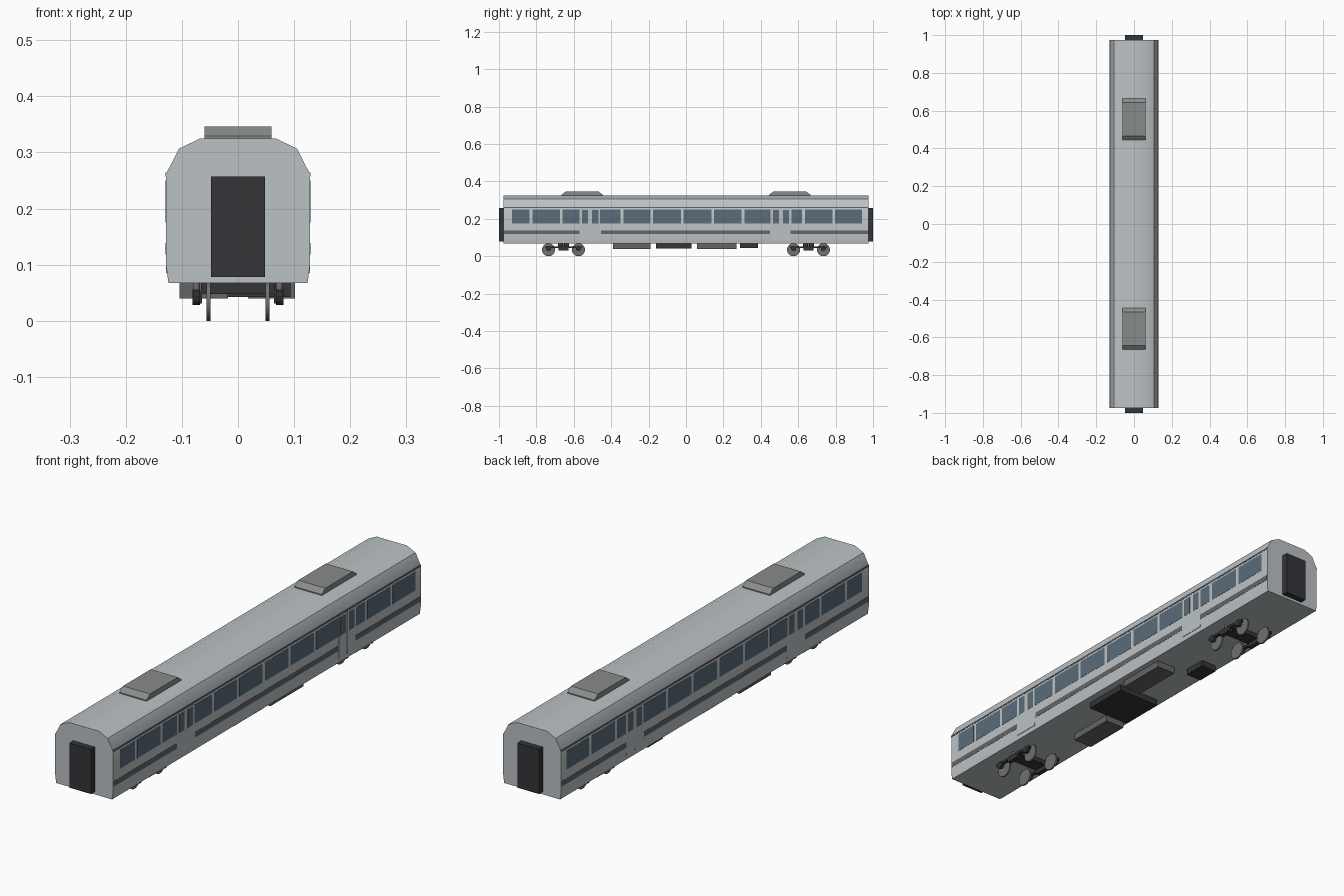
import bpy, bmesh, math

if "Cube" in bpy.data.objects:
    bpy.data.objects.remove(bpy.data.objects["Cube"])


def mat(name, r, g, b):
    m = bpy.data.materials.new(name)
    m.diffuse_color = (r, g, b, 1)
    m.use_nodes = True
    m.node_tree.nodes["Principled BSDF"].inputs["Base Color"].default_value = m.diffuse_color
    return m


SILVER = mat("silver", 0.50, 0.54, 0.56)
DARK = mat("dark_grey", 0.13, 0.13, 0.14)
BLACK = mat("black", 0.035, 0.035, 0.04)
GLASS = mat("tinted_glass", 0.10, 0.15, 0.19)
ROOF_GREY = mat("roof_grey", 0.25, 0.26, 0.26)
STEEL = mat("wheel_steel", 0.17, 0.16, 0.15)


def finish(name, bm, m):
    bmesh.ops.recalc_face_normals(bm, faces=bm.faces)
    me = bpy.data.meshes.new(name)
    bm.to_mesh(me)
    bm.free()
    me.materials.append(m)
    ob = bpy.data.objects.new(name, me)
    bpy.context.collection.objects.link(ob)
    return ob


def add_box(bm, x, y, z):
    vs = bmesh.ops.create_cube(bm, size=1)["verts"]
    for v in vs:
        v.co = [a[0] + (c + 0.5) * (a[1] - a[0]) for a, c in zip((x, y, z), v.co)]


def boxes(name, items, m, mirror=False):
    bm = bmesh.new()
    for x, y, z in items:
        add_box(bm, x, y, z)
        if mirror:
            add_box(bm, (-x[1], -x[0]), y, z)
    return finish(name, bm, m)


def prism(name, pts, axis, a, b, m):
    """Extrude a 2D profile along x or y from a to b."""
    bm = bmesh.new()
    place = (lambda p, t: (t, p[0], p[1])) if axis == "x" else (lambda p, t: (p[0], t, p[1]))
    face = bm.faces.new([bm.verts.new(place(p, a)) for p in pts])
    ext = bmesh.ops.extrude_face_region(bm, geom=[face])["geom"]
    for v in ext:
        if isinstance(v, bmesh.types.BMVert):
            v.co["xyz".index(axis)] = b
    return finish(name, bm, m)


def cylinder(name, centre, r, depth, axis, m, seg=20):
    rot = (0, math.pi / 2, 0) if axis == "x" else (0, 0, 0)
    bpy.ops.mesh.primitive_cylinder_add(vertices=seg, radius=r, depth=depth,
                                        location=centre, rotation=rot)
    ob = bpy.context.object
    ob.name = name
    ob.data.materials.append(m)
    bpy.ops.object.shade_smooth_by_angle(angle=math.radians(30))
    return ob


# Body shell
half = [(0.124, 0.067), (0.128, 0.097), (0.128, 0.262), (0.105, 0.307), (0.067, 0.325)]
body = prism("body_shell", half + [(-x, z) for x, z in reversed(half)], "y", -0.975, 0.975, SILVER)
bpy.context.view_layer.objects.active = body
body.select_set(True)
bpy.ops.object.shade_smooth_by_angle(angle=math.radians(30))

# Gangways at both ends
for n, s in (("front", -1), ("rear", 1)):
    boxes(n + "_gangway", [((-0.048, 0.048), sorted((s * 0.97, s)), (0.078, 0.257))], BLACK)

# Windows, stripes and doors on both sides
skin = (0.127, 0.1288)
wins = [(-.93, -.836), (-.822, -.675), (-.661, -.57), (-.46, -.35), (-.335, -.19), (-.176, -.028),
        (-.013, .135), (.15, .297), (.312, .453), (.565, .62), (.635, .782), (.797, .94)]
boxes("side_windows", [(skin, w, (0.175, 0.25)) for w in wins], GLASS, True)
boxes("side_stripes", [(skin, s, (0.118, 0.139)) for s in
                       [(-.972, -.57), (-.455, .45), (.56, .972)]], DARK, True)
boxes("cant_rail", [(skin, (-0.975, 0.975), (0.257, 0.264))], DARK, True)
leaves, panes = [], []
for c in (-0.513, 0.508):
    for s in (-1, 1):
        mid = c + s * 0.027
        leaves.append(((0.124, 0.1286), (mid - 0.026, mid + 0.026), (0.085, 0.256)))
        panes.append(((0.127, 0.1294), (mid - 0.017, mid + 0.017), (0.175, 0.248)))
boxes("door_leaves", leaves, SILVER, True)
boxes("door_windows", panes, GLASS, True)

# Roof units with sloped ends
for n, c in (("front", -0.555), ("rear", 0.555)):
    prism(n + "_roof_unit", [(c - 0.11, 0.32), (c + 0.11, 0.32), (c + 0.11, 0.329), (c + 0.088, 0.346),
                             (c - 0.088, 0.346), (c - 0.11, 0.329)], "x", -0.06, 0.06, ROOF_GREY)

# Underfloor equipment
boxes("equipment_boxes", [((-0.104, -0.018), (-0.39, -0.19), (0.04, 0.068)),
                          ((0.018, 0.102), (0.06, 0.27), (0.04, 0.068))], DARK)
boxes("equipment_tank", [((-0.094, 0.094), (-0.16, 0.03), (0.042, 0.068)),
                         ((-0.10, -0.03), (0.29, 0.385), (0.043, 0.068))], BLACK)

# Bogies
for n, c in (("front", -0.655), ("rear", 0.655)):
    frame = [((-0.066, 0.066), (c - 0.03, c + 0.03), (0.048, 0.068))]
    for s in (-1, 1):
        x = sorted((s * 0.068, s * 0.08))
        frame.append((x, (c - 0.1, c + 0.1), (0.043, 0.053)))
        frame.append((sorted((s * 0.064, s * 0.081)), (c - 0.028, c + 0.028), (0.031, 0.053)))
        cylinder(n + "_bogie_spring", (s * 0.074, c, 0.059), 0.006, 0.02, "z", STEEL, 12)
        for d in (-0.08, 0.08):
            cylinder(n + "_wheel", (s * 0.0525, c + d, 0.035), 0.035, 0.007, "x", STEEL, 20)
            cylinder(n + "_axle_box", (s * 0.0745, c + d, 0.042), 0.014, 0.013, "x", BLACK, 12)
    boxes(n + "_bogie_frame", frame, BLACK)
